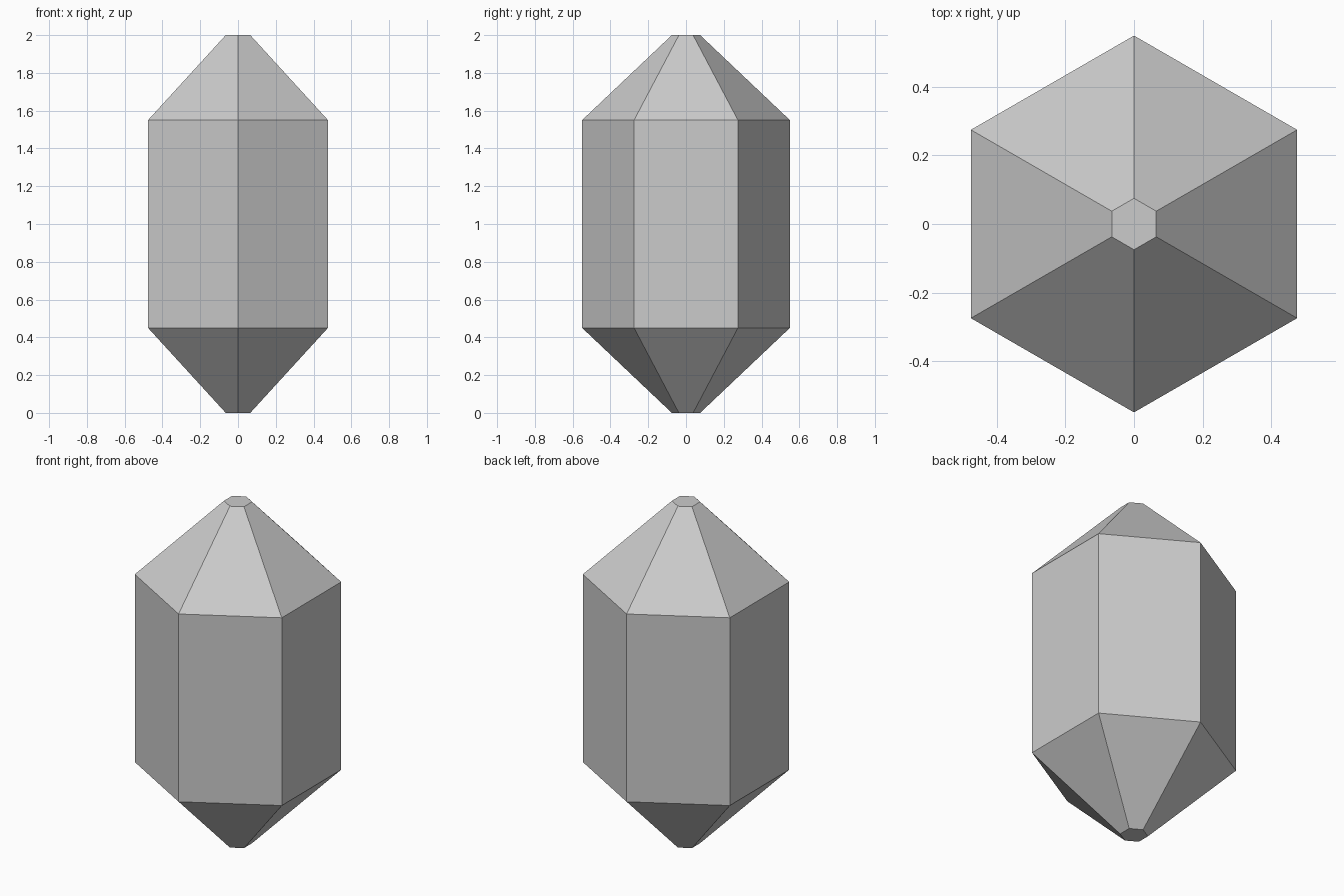
import bpy, bmesh
from math import sin, cos, pi

if "Cube" in bpy.data.objects:
    bpy.data.objects.remove(bpy.data.objects["Cube"])

SIDES = 6
# (radius, height) profile from bottom tip to top tip
PROFILE = [(0.075, 0.0), (0.55, 0.45), (0.55, 1.55), (0.075, 2.0)]

bm = bmesh.new()

# Hexagonal rings with corners on the y axis
rings = []
for radius, z in PROFILE:
    angles = [pi / 2 + 2 * pi * i / SIDES for i in range(SIDES)]
    rings.append([bm.verts.new((radius * cos(a), radius * sin(a), z)) for a in angles])

# Side facets
for low, high in zip(rings, rings[1:]):
    for i in range(SIDES):
        j = (i + 1) % SIDES
        bm.faces.new((low[i], low[j], high[j], high[i]))

# Flat tips
bm.faces.new(rings[0][::-1])
bm.faces.new(rings[-1])

mesh = bpy.data.meshes.new("crystal")
bm.to_mesh(mesh)
bm.free()
crystal = bpy.data.objects.new("crystal", mesh)
bpy.context.collection.objects.link(crystal)
